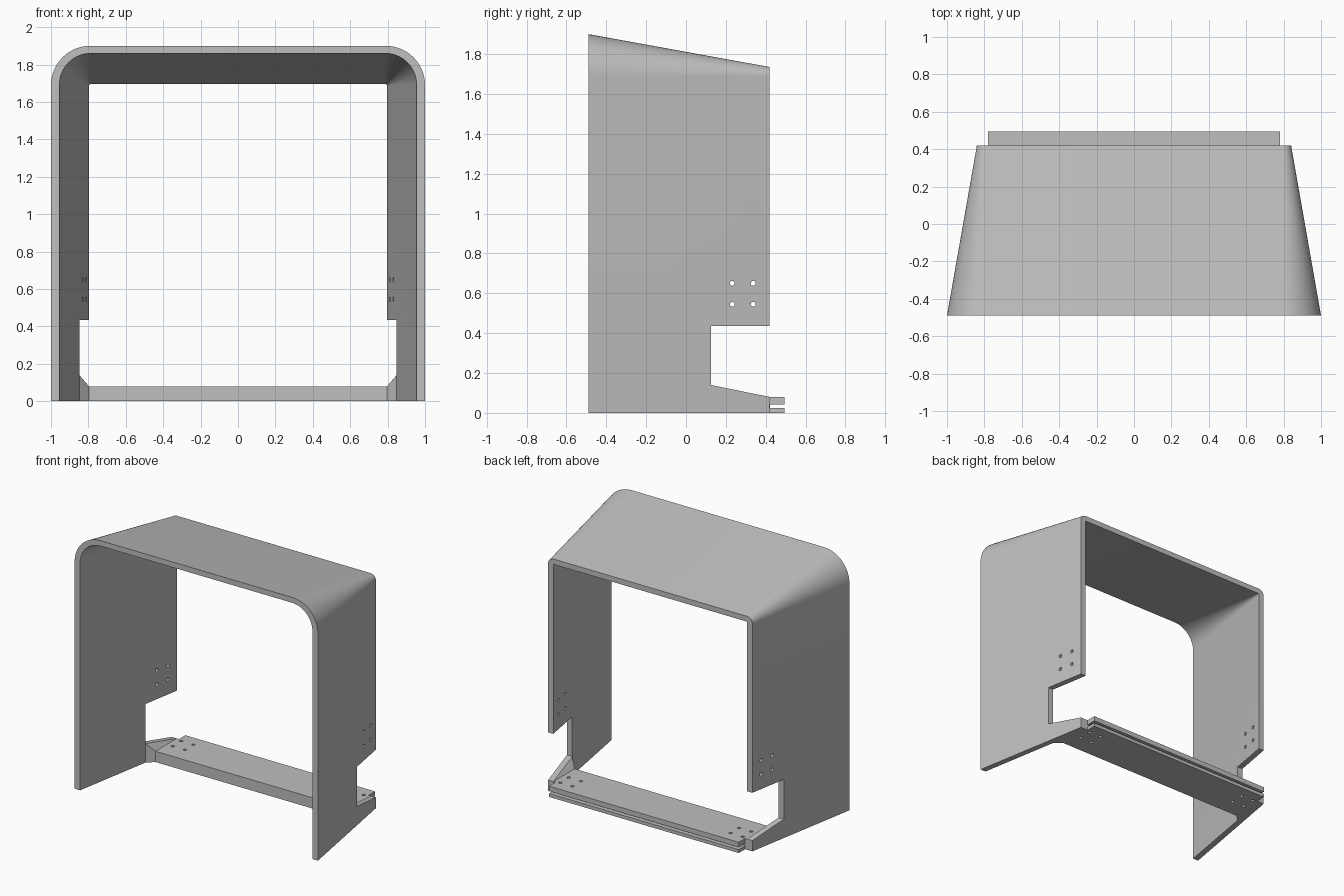
import bpy, bmesh, math
from mathutils import Matrix

if "Cube" in bpy.data.objects:
    bpy.data.objects.remove(bpy.data.objects["Cube"], do_unlink=True)

GREY = bpy.data.materials.new("plain grey")
GREY.use_nodes = True
GREY.diffuse_color = (0.52, 0.52, 0.52, 1)
GREY.node_tree.nodes["Principled BSDF"].inputs["Base Color"].default_value = GREY.diffuse_color

FRONT, BACK = -0.49, 0.42      # shell depth
NOTCH, BAR_FRONT = 0.125, 0.17  # start of the side notch and of the bar
BAR_TOP, NOTCH_LOW = 0.08, 0.14


def finish(name, bm):
    bmesh.ops.recalc_face_normals(bm, faces=bm.faces)
    mesh = bpy.data.meshes.new(name)
    bm.to_mesh(mesh)
    bm.free()
    ob = bpy.data.objects.new(name, mesh)
    bpy.context.collection.objects.link(ob)
    mesh.materials.append(GREY)
    return ob


def prism(name, points, direction):
    """Extrude a closed outline of 3D points along a vector."""
    bm = bmesh.new()
    face = bm.faces.new([bm.verts.new(p) for p in points])
    ext = bmesh.ops.extrude_face_region(bm, geom=[face])
    bmesh.ops.translate(bm, vec=direction,
                        verts=[v for v in ext["geom"] if isinstance(v, bmesh.types.BMVert)])
    return finish(name, bm)


def box(name, half_x, y0, y1, z0, z1):
    return prism(name, [(-half_x, y0, z0), (half_x, y0, z0), (half_x, y1, z0), (-half_x, y1, z0)],
                 (0, 0, z1 - z0))


def drill(name, centres, radius, length, axis):
    """Join several round pins into one cutter."""
    bm = bmesh.new()
    turn = Matrix.Rotation(math.pi / 2, 4, 'Y') if axis == 'X' else Matrix()
    for c in centres:
        bmesh.ops.create_cone(bm, cap_ends=True, segments=16, radius1=radius, radius2=radius,
                              depth=length, matrix=Matrix.Translation(c) @ turn)
    return finish(name, bm)


def cut(ob, cutter):
    mod = ob.modifiers.new("cut", 'BOOLEAN')
    mod.operation, mod.solver, mod.object = 'DIFFERENCE', 'EXACT', cutter
    bpy.context.view_layer.objects.active = ob
    bpy.ops.object.modifier_apply(modifier=mod.name)
    bpy.data.objects.remove(cutter, do_unlink=True)


def smooth(ob):
    bpy.ops.object.select_all(action='DESELECT')
    ob.select_set(True)
    bpy.context.view_layer.objects.active = ob
    bpy.ops.object.shade_smooth_by_angle(angle=math.radians(30))


def arch(half, top, radius, y, steps=14):
    """Upside-down U with rounded corners, from right foot to left foot."""
    right = [(half, y, 0)]
    for i in range(steps + 1):
        a = math.pi / 2 * i / steps
        right.append((half - radius + radius * math.cos(a), y, top - radius + radius * math.sin(a)))
    return right + [(-x, y, z) for x, y, z in reversed(right)]


# Tapered hood: four arches lofted into a closed wall
bm = bmesh.new()
rings = [[bm.verts.new(p) for p in arch(*spec)] for spec in (
    (1.0, 1.9, 0.21, FRONT), (0.84, 1.735, 0.045, BACK),
    (0.797, 1.695, 0.008, BACK), (0.955, 1.86, 0.168, FRONT))]
for k in range(4):
    a, b = rings[k], rings[(k + 1) % 4]
    for i in range(len(a) - 1):
        bm.faces.new((a[i], a[i + 1], b[i + 1], b[i]))
for end in (0, -1):
    bm.faces.new([r[end] for r in rings])
hood = finish("hood", bm)

# Side notches with a sloping lower edge, and the four holes above them
slope = (NOTCH_LOW - BAR_TOP) / (BACK - NOTCH)
notch = prism("notch_cutter", [(-2, NOTCH, NOTCH_LOW), (-2, 0.6, NOTCH_LOW - slope * (0.6 - NOTCH)),
                               (-2, 0.6, 0.435), (-2, NOTCH, 0.435)], (4, 0, 0))
cut(hood, notch)
cut(hood, drill("side_drill", [(0, y, z) for y in (0.232, 0.337) for z in (0.545, 0.65)],
                0.0125, 3, 'X'))
smooth(hood)

# Bottom bar: wide between the walls, narrower where it overhangs the back
half = [(0.797, BAR_FRONT), (0.797, BACK), (0.78, BACK), (0.78, 0.495)]
outline = half + [(-x, y) for x, y in reversed(half)]
bar = prism("bottom_bar", [(x, y, 0) for x, y in outline], (0, 0, BAR_TOP))
cut(bar, box("slot_cutter", 0.77, 0.25, 0.46, 0.025, 0.043))
cut(bar, box("slot_mouth_cutter", 0.9, BACK + 0.001, 0.6, 0.025, 0.043))
cut(bar, drill("bar_drill", [(s * x, y, 0.04) for s in (-1, 1) for x in (0.65, 0.75)
                             for y in (0.305, 0.405)], 0.012, 0.3, 'Z'))
smooth(bar)

# Gussets joining the bar to the walls
inner_x = 0.955 + (0.797 - 0.955) * (NOTCH - FRONT) / (BACK - FRONT)
for side, s in (("right", -1), ("left", 1)):
    bm = bmesh.new()
    corners = ((inner_x, NOTCH, NOTCH_LOW), (0.797, BAR_FRONT, BAR_TOP), (0.797, BACK, BAR_TOP))
    low = [bm.verts.new((s * x, y, 0)) for x, y, z in corners]
    high = [bm.verts.new((s * x, y, z)) for x, y, z in corners]
    bm.faces.new(low)
    bm.faces.new(high)
    for i in range(3):
        j = (i + 1) % 3
        bm.faces.new((low[i], low[j], high[j], high[i]))
    finish(side + "_gusset", bm)
